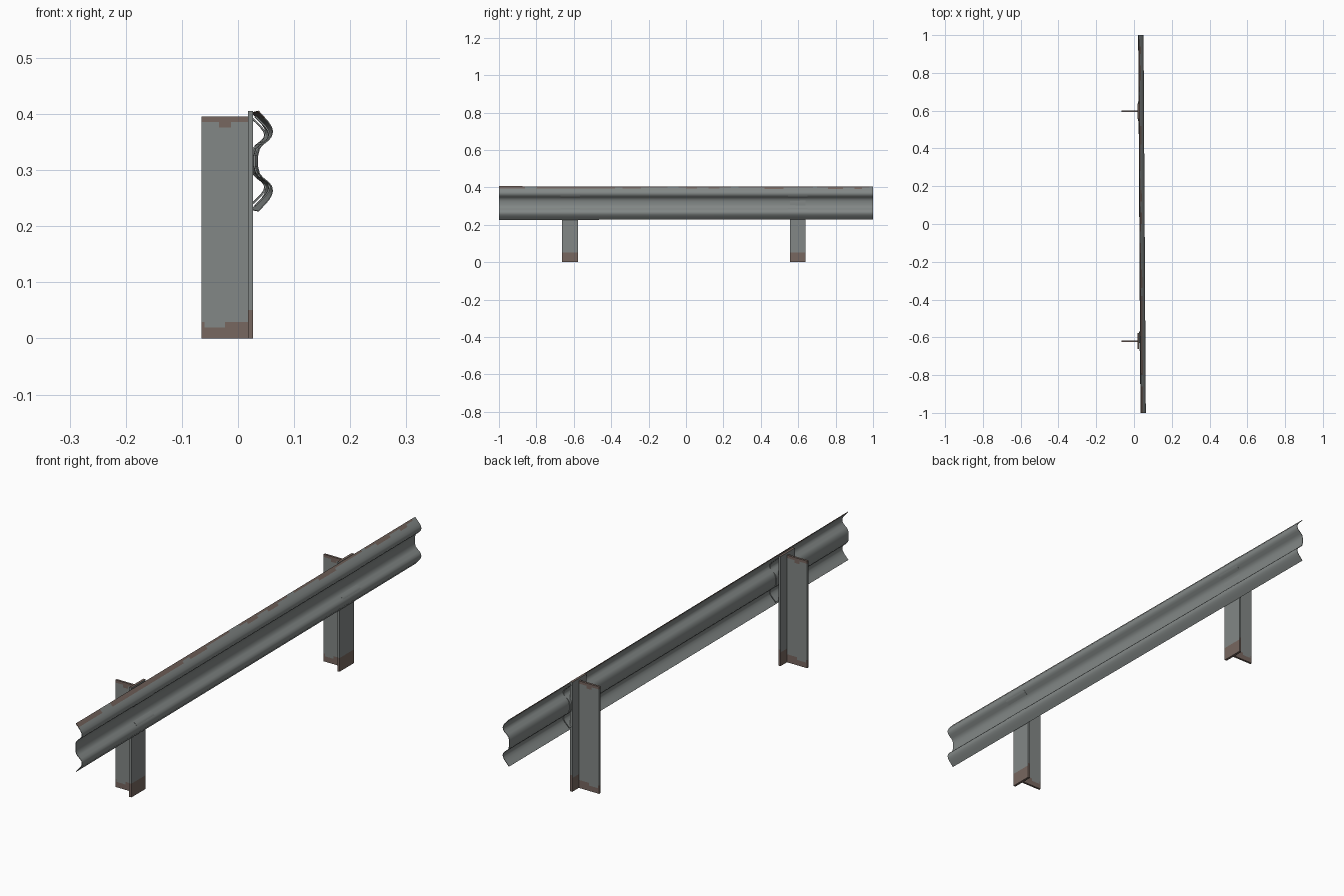
import bpy, math

if "Cube" in bpy.data.objects:
    bpy.data.objects.remove(bpy.data.objects["Cube"])

def material(name, rgb):
    m = bpy.data.materials.new(name)
    m.diffuse_color = (*rgb, 1)
    m.use_nodes = True
    m.node_tree.nodes["Principled BSDF"].inputs["Base Color"].default_value = m.diffuse_color
    return m

GREY = material("galvanised_grey", (0.225, 0.245, 0.24))
RUST = material("rust_brown", (0.185, 0.135, 0.115))

def make(name, verts, faces, smooth=False):
    me = bpy.data.meshes.new(name)
    me.from_pydata(verts, [], faces)
    me.materials.append(GREY)
    me.materials.append(RUST)
    ob = bpy.data.objects.new(name, me)
    bpy.context.collection.objects.link(ob)
    if smooth:
        bpy.context.view_layer.objects.active = ob
        ob.select_set(True)
        bpy.ops.object.shade_smooth_by_angle(angle=math.radians(50))
        ob.select_set(False)
    return ob

def sweep(name, loop, ys, place, smooth):
    """Closed section swept through stations, with end caps."""
    n = len(loop)
    verts = [place(p, y) for y in ys for p in loop]
    faces = []
    for k in range(len(ys) - 1):
        a, b = k * n, (k + 1) * n
        faces += [(a + i, b + i, b + (i + 1) % n, a + (i + 1) % n) for i in range(n)]
    h, e = n // 2, (len(ys) - 1) * n
    for i in range(h - 1):
        j = n - 1 - i
        faces.append((i, i + 1, j - 1, j))
        faces.append((e + j, e + j - 1, e + i + 1, e + i))
    return make(name, verts, faces, smooth)

# W-shaped rail section: upper half, mirrored about the centre line
half = [(.037, .090), (.042, .0845), (.048, .078), (.055, .070), (.0605, .061),
        (.0625, .053), (.0605, .044), (.055, .037), (.045, .029), (.039, .022), (.036, .010)]
outer = half + [(x, -z) for x, z in reversed(half)]

def w_loop(pts, t):
    inner = []
    for i, (x, z) in enumerate(pts):
        a, b = pts[max(i - 1, 0)], pts[min(i + 1, len(pts) - 1)]
        dx, dz = b[0] - a[0], b[1] - a[1]
        l = math.hypot(dx, dz)
        inner.append((x + t * dz / l, z - t * dx / l))
    return pts + inner[::-1]

def on_rail(p, y):
    # the rail runs slightly askew and narrows a little to the far end
    return (p[0] - 0.006 * (y + 1), y, 0.316 + p[1] * (0.985 - 0.015 * y))

N = 100
rail = sweep("rail", w_loop(outer, 0.002), [-1 + 2 * i / N for i in range(N + 1)], on_rail, True)

# patchy rust along the top edge of the rail
for p in rail.data.polygons:
    c = p.center
    wave = math.sin(c.y * 17) + 0.7 * math.sin(c.y * 41 + 1)
    if c.z > 0.3965 and wave > -1.3 or c.z > 0.391 and wave > 0.5:
        p.material_index = 1

# posts: T section of flange and web, with rusty foot and head
def box(name, x0, x1, y0, y1, h, rust, nx=1, ny=1):
    nz = 40
    ring = [(x0 + (x1 - x0) * i / nx, y0) for i in range(nx)]
    ring += [(x1, y0 + (y1 - y0) * i / ny) for i in range(ny)]
    ring += [(x1 + (x0 - x1) * i / nx, y1) for i in range(nx)]
    ring += [(x0, y1 + (y0 - y1) * i / ny) for i in range(ny)]
    n = len(ring)
    verts = [(x, y, h * k / nz) for k in range(nz + 1) for x, y in ring]
    faces = [(k * n + i, k * n + (i + 1) % n, (k + 1) * n + (i + 1) % n, (k + 1) * n + i)
             for k in range(nz) for i in range(n)]
    faces += [tuple(reversed(range(n))), tuple(range(nz * n, nz * n + n))]
    ob = make(name, verts, faces)
    for p in ob.data.polygons:
        if rust(p.center):
            p.material_index = 1
    return ob

for tag, cy in (("near", -0.62), ("far", 0.597)):
    box(tag + "_post_flange", .018, .027, cy - .042, cy + .042, .405,
        lambda c: c.z < .052 + .1 * (c.y - cy) or c.z > .404, 1, 8)
    box(tag + "_post_web", -.065, .0185, cy - .004, cy + .004, .396,
        lambda c: c.z < .028 - .012 * math.cos(c.x * 70 + 3) * (c.x < -.02)
        or c.z > .384 - .008 * (-.035 < c.x < -.012), 16, 1)
    # short backing plate nested behind the rail
    back = [(x - .003, z * .9) for x, z in outer]
    sweep(tag + "_backing_plate", w_loop(back, 0.003), [cy - .052, cy + .052], on_rail, True)
